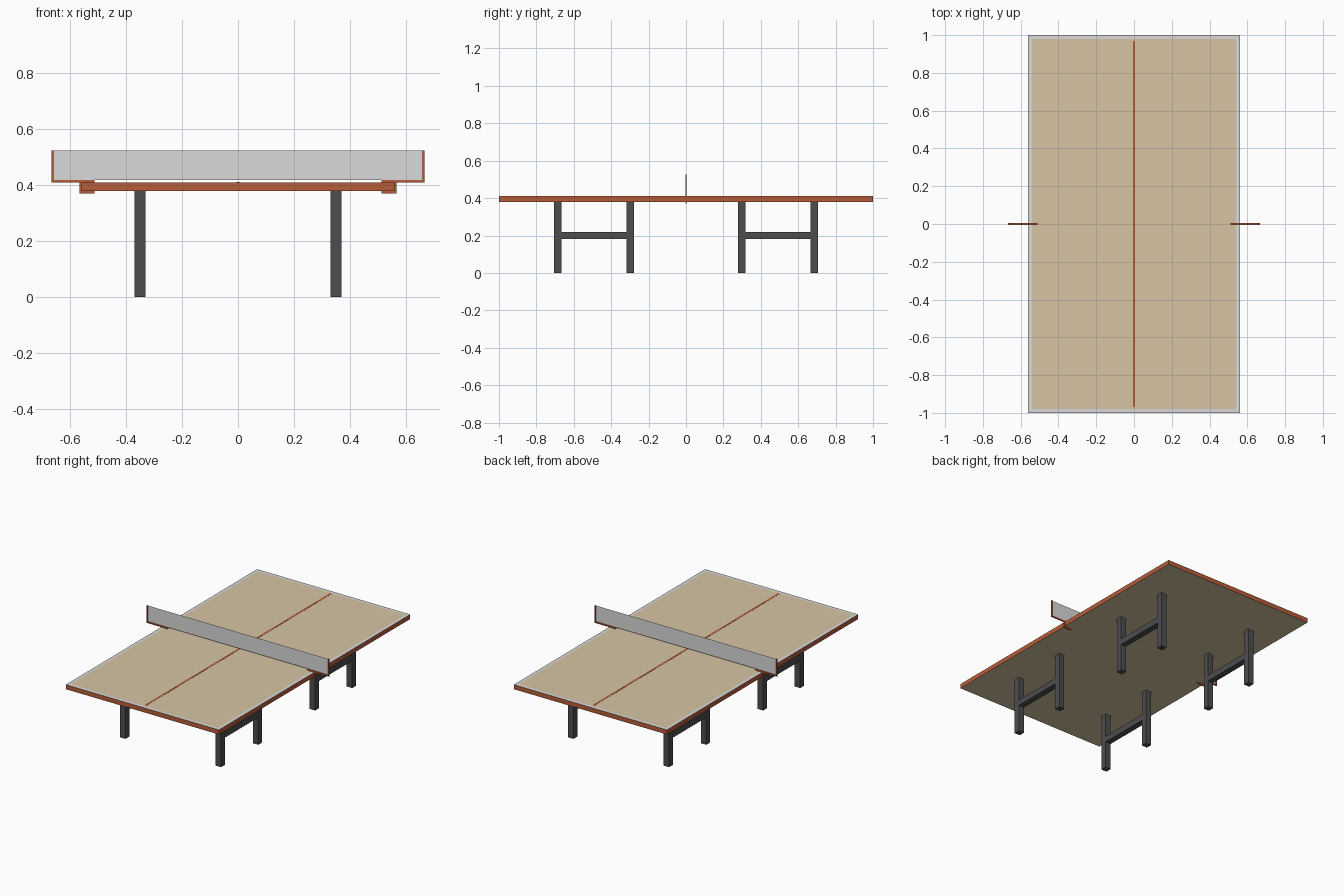
import bpy
import bmesh
from mathutils import Matrix, Vector

default = bpy.data.objects.get("Cube")
if default:
    bpy.data.objects.remove(default, do_unlink=True)


def material(name, rgb):
    mat = bpy.data.materials.new(name)
    mat.use_nodes = True
    mat.diffuse_color = (*rgb, 1)
    mat.node_tree.nodes["Principled BSDF"].inputs["Base Color"].default_value = (*rgb, 1)
    return mat


TAN = material("tan board", (0.68, 0.56, 0.37))
WHITE = material("white line", (0.7, 0.7, 0.7))
RUST = material("rust orange", (0.47, 0.11, 0.042))
DARK = material("dark grey metal", (0.075, 0.075, 0.078))


def finish(name, bm, *mats):
    mesh = bpy.data.meshes.new(name)
    bm.to_mesh(mesh)
    bm.free()
    for mat in mats:
        mesh.materials.append(mat)
    obj = bpy.data.objects.new(name, mesh)
    bpy.context.collection.objects.link(obj)
    return obj


def box_mesh(low, high):
    low, high = Vector(low), Vector(high)
    bm = bmesh.new()
    place = Matrix.Translation((low + high) / 2) @ Matrix.Diagonal((*(high - low), 1))
    bmesh.ops.create_cube(bm, size=1, matrix=place)
    return bm


def box(name, low, high, mat):
    return finish(name, box_mesh(low, high), mat)


W, BOTTOM, TOP = 0.56, 0.38, 0.41

# Table top: rust sides, tan underside, white border inset around a tan field
bm = box_mesh((-W, -1, BOTTOM), (W, 1, TOP))
bm.normal_update()
field = max(bm.faces, key=lambda f: f.normal.z)
for face in bm.faces:
    face.material_index = 2 if abs(face.normal.z) < 0.5 else 0
border = bmesh.ops.inset_region(bm, faces=[field], thickness=0.03)["faces"]
for face in border:
    face.material_index = 1
finish("table_top", bm, TAN, WHITE, RUST)

# Painted centre line
box("centre_line", (-0.006, -0.97, TOP - 0.001), (0.006, 0.97, TOP + 0.001), RUST)

# Legs in pairs, each pair joined by a rail
for side, x in (("right", -0.35), ("left", 0.35)):
    for end, s in (("front", -1), ("back", 1)):
        for place, y in (("inner", 0.297), ("outer", 0.685)):
            box(f"{end}_{side}_{place}_leg", (x - 0.02, s * y - 0.02, 0),
                (x + 0.02, s * y + 0.02, BOTTOM), DARK)
        ends = sorted((s * 0.317, s * 0.665))
        box(f"{end}_{side}_rail", (x - 0.02, ends[0], 0.18),
            (x + 0.02, ends[1], 0.22), DARK)

# Net: a single thin sheet above the table
bm = bmesh.new()
bmesh.ops.create_grid(bm, x_segments=1, y_segments=1, size=0.5)
bmesh.ops.transform(bm, verts=bm.verts, matrix=Matrix.Translation((0, 0, 0.472))
                    @ Matrix.Rotation(1.5707963, 4, "X")
                    @ Matrix.Diagonal((1.32, 0.105, 1, 1)))
finish("net", bm, WHITE)

# Net holders: post, arm over the edge, outer plate and jaw underneath
T = 0.004
for side, s in (("right", -1), ("left", 1)):
    parts = {"post": (0.658, 0.666, 0.412, 0.525),
             "arm": (0.512, 0.666, TOP, 0.419),
             "clamp_plate": (W, 0.566, 0.37, 0.419),
             "clamp_jaw": (0.512, 0.566, 0.37, BOTTOM)}
    for part, (x0, x1, z0, z1) in parts.items():
        xs = sorted((s * x0, s * x1))
        box(f"{side}_net_{part}", (xs[0], -T, z0), (xs[1], T, z1), RUST)
